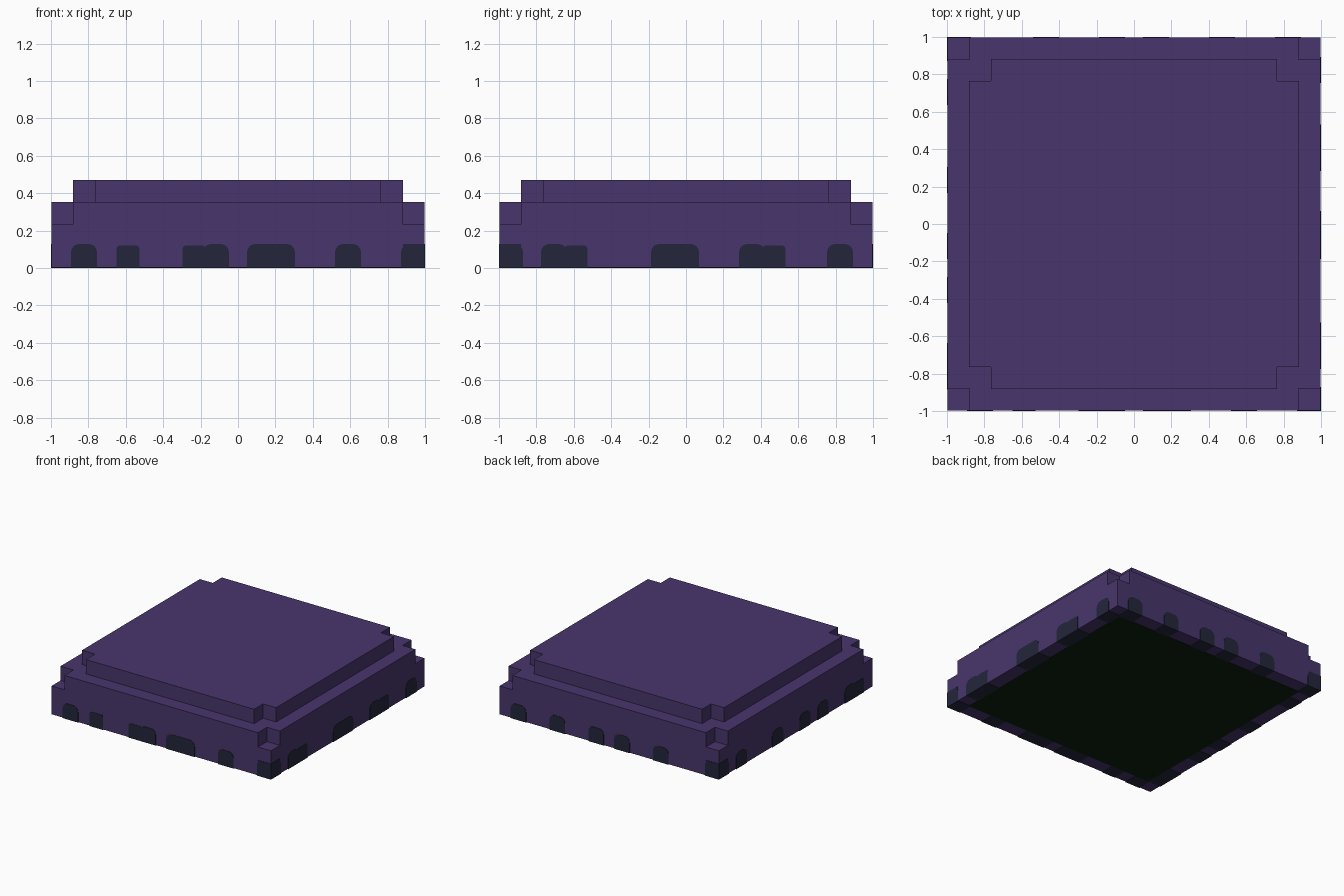
import bpy, bmesh, math
from mathutils import Matrix

old = bpy.data.objects.get("Cube")
if old:
    bpy.data.objects.remove(old, do_unlink=True)

U = 2 / 17      # block grid unit
SKIN = 0.003    # how far painted patches stand proud of the body


def material(name, rgb):
    m = bpy.data.materials.new(name)
    m.use_nodes = True
    m.diffuse_color = (*rgb, 1)
    bsdf = m.node_tree.nodes["Principled BSDF"]
    bsdf.inputs["Base Color"].default_value = (*rgb, 1)
    bsdf.inputs["Roughness"].default_value = 0.9
    return m


purple = material("purple", (0.065, 0.036, 0.150))
navy = material("dark_navy", (0.0176, 0.0194, 0.0440))
green = material("dark_green", (0.0037, 0.0144, 0.0037))


def finish(name, bm, mat):
    bmesh.ops.recalc_face_normals(bm, faces=bm.faces)
    mesh = bpy.data.meshes.new(name)
    bm.to_mesh(mesh)
    bm.free()
    mesh.materials.append(mat)
    obj = bpy.data.objects.new(name, mesh)
    bpy.context.collection.objects.link(obj)
    return obj


def extrude(bm, points, offset):
    """Close a planar outline into a solid by moving a copy along offset."""
    face = bm.faces.new([bm.verts.new(p) for p in points])
    ext = bmesh.ops.extrude_face_region(bm, geom=[face], use_keep_orig=True)
    verts = [g for g in ext["geom"] if isinstance(g, bmesh.types.BMVert)]
    bmesh.ops.translate(bm, verts=verts, vec=offset)


def tier(name, half, notch, z0, z1, mat=purple):
    """Square slab with square notches cut from its four corners."""
    a, b = half, half - notch
    quarter = [(a, -b), (a, b), (b, b)] if notch else [(a, a)]
    pts = []
    for q in range(4):
        c, s = round(math.cos(q * math.pi / 2)), round(math.sin(q * math.pi / 2))
        pts += [(x * c - y * s, x * s + y * c, z0) for x, y in quarter]
    bm = bmesh.new()
    extrude(bm, pts, (0, 0, z1 - z0))
    return finish(name, bm, mat)


# Stepped body
tier("base_slab", 1 - SKIN, 0, SKIN, 2 * U)
tier("middle_tier", 1 - SKIN, U, 2 * U, 3 * U)
tier("top_tier", 1 - U, U, 3 * U, 4 * U)

# Underside panel
tier("underside_panel", 1 - U, 0, 0, 2 * SKIN, green)


def patch(bm, first, last, rounded):
    """Arched patch over grid cells first..last of the front wall."""
    grow = 0.011 if rounded else 0.002
    r = 0.045 if rounded else 0.015
    x0 = max(-1, -1 + first * U - grow)
    x1 = min(1, -1 + (last + 1) * U + grow)
    top = U + grow
    pts = [(x0, -1, 0), (x1, -1, 0)]
    for edge, sign, start in ((x1, 1, 0), (x0, -1, 90)):
        if abs(edge) == 1:                 # square where it wraps the corner
            pts.append((edge, -1, top))
            continue
        for i in range(5):
            t = math.radians(start + 22.5 * i)
            pts.append((edge - sign * r + r * math.cos(t), -1,
                        top - r + r * math.sin(t)))
    extrude(bm, pts, (0, U, 0))


# Dark patches per wall: first cell, last cell, rounded or plain
walls = {
    "front": [(1, 1, 1), (3, 3, 0), (6, 6, 0), (7, 7, 1), (9, 10, 1),
              (13, 13, 1), (16, 16, 1)],
    "right": [(0, 0, 1), (2, 2, 1), (3, 3, 0), (7, 8, 1), (11, 11, 1),
              (12, 12, 0), (15, 15, 1)],
    "back": [(1, 1, 1), (4, 4, 1), (7, 7, 1), (9, 9, 1), (12, 12, 1),
             (16, 16, 1)],
    "left": [(0, 0, 1), (2, 2, 1), (6, 6, 1), (9, 9, 1), (11, 11, 1),
             (14, 14, 1), (15, 15, 0)],
}
for turn, (side, cells) in enumerate(walls.items()):
    bm = bmesh.new()
    for first, last, rounded in cells:
        patch(bm, first, last, rounded)
    bm.transform(Matrix.Rotation(turn * math.pi / 2, 4, "Z"))
    finish(side + "_wall_patches", bm, navy)
